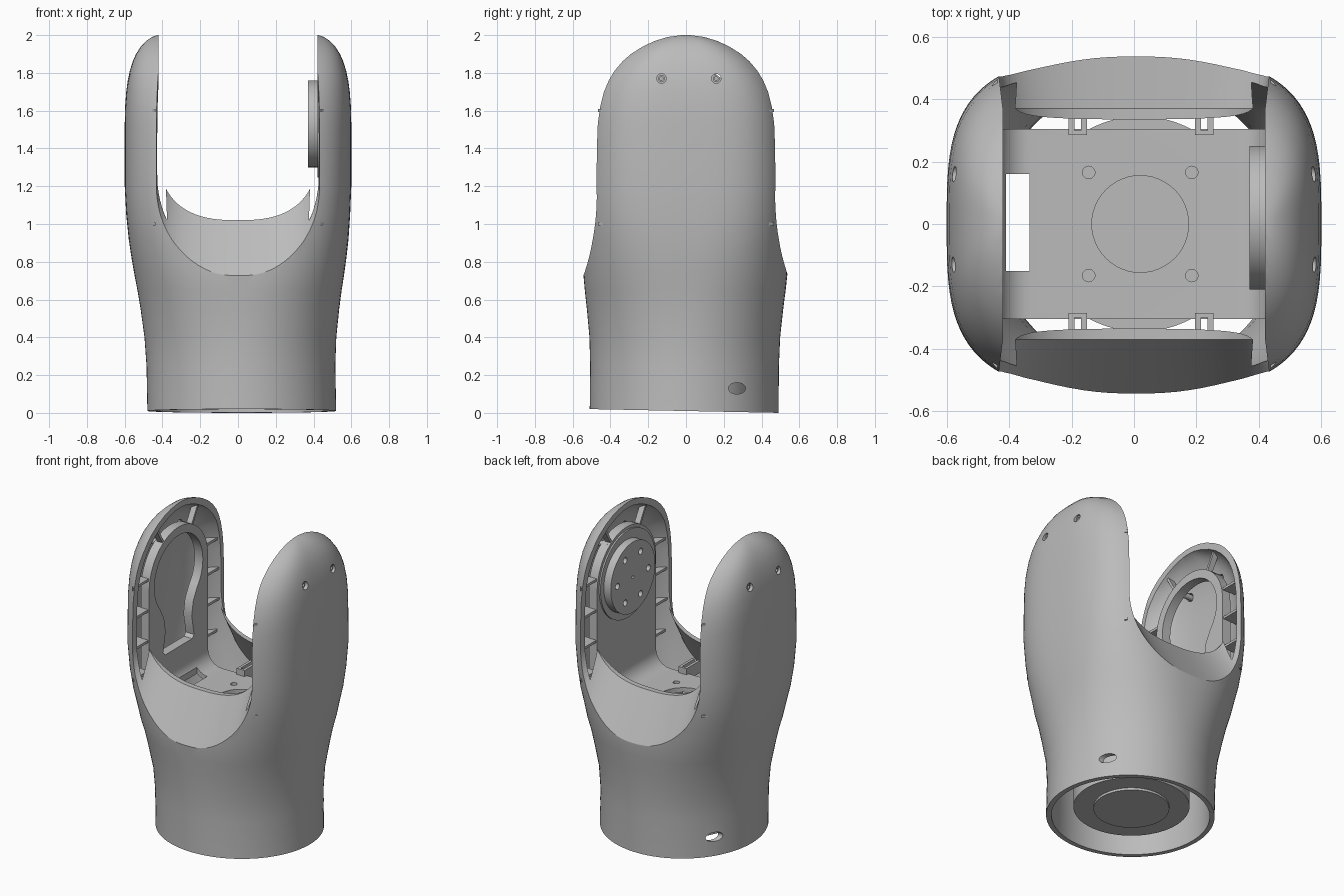
import bpy, bmesh, math
from mathutils import Vector

if "Cube" in bpy.data.objects:
    bpy.data.objects.remove(bpy.data.objects["Cube"])

grey = bpy.data.materials.new("plain grey")
grey.use_nodes = True
grey.diffuse_color = (0.5, 0.5, 0.5, 1)
grey.node_tree.nodes["Principled BSDF"].inputs["Base Color"].default_value = (0.5, 0.5, 0.5, 1)


def loft(name, rings):
    """Closed solid skinned through rings of equal point count."""
    bm = bmesh.new()
    loops = [[bm.verts.new(p) for p in ring] for ring in rings]
    for a, b in zip(loops, loops[1:]):
        for i in range(len(a)):
            bm.faces.new((a[i - 1], a[i], b[i], b[i - 1]))
    bm.faces.new(loops[0])
    bm.faces.new(loops[-1])
    bmesh.ops.recalc_face_normals(bm, faces=bm.faces)
    mesh = bpy.data.meshes.new(name)
    bm.to_mesh(mesh)
    bm.free()
    obj = bpy.data.objects.new(name, mesh)
    bpy.context.collection.objects.link(obj)
    mesh.materials.append(grey)
    return obj


def prism(name, axis, points, start, end):
    def place(p, t):
        q = list(p)
        q.insert("xyz".index(axis), t)
        return Vector(q)
    return loft(name, [[place(p, t) for p in points] for t in (start, end)])


def circle(cx, cy, rx, ry=None, count=48):
    ry = ry or rx
    steps = [math.tau * i / count for i in range(count)]
    return [(cx + rx * math.cos(t), cy + ry * math.sin(t)) for t in steps]


def box(name, x, y, z):
    return prism(name, "z", [(x[0], y[0]), (x[1], y[0]), (x[1], y[1]), (x[0], y[1])], *z)


def cut(obj, *cutters):
    bpy.context.view_layer.objects.active = obj
    for cutter in cutters:
        cutter.hide_render = True
        mod = obj.modifiers.new("cut", "BOOLEAN")
        mod.operation, mod.solver, mod.object = "DIFFERENCE", "EXACT", cutter
        bpy.ops.object.modifier_apply(modifier=mod.name)
        bpy.data.objects.remove(cutter)


# Outer body: height, half width, half depth, squareness
SECTIONS = [
    (0, .5, .5, 2), (.25, .5, .5, 2), (.4, .508, .505, 2.05), (.55, .526, .52, 2.2),
    (.65, .541, .532, 2.3), (.73, .555, .54, 2.45), (.82, .569, .541, 2.6),
    (.92, .582, .541, 2.85), (1.05, .593, .54, 3.1), (1.2, .6, .537, 3.3),
    (1.4, .6, .535, 3.3), (1.53, .6, .529, 3.3), (1.62, .598, .515, 3.3),
    (1.7, .592, .493, 3.3), (1.76, .584, .466, 3.3), (1.81, .573, .434, 3.3),
    (1.86, .558, .392, 3.3), (1.9, .54, .347, 3.3), (1.94, .515, .284, 3.3),
    (1.97, .486, .218, 3.3), (1.99, .456, .15, 3.3), (2, .428, .06, 3.3)]


def body(name, inset):
    rings = []
    for z, rx, ry, n in SECTIONS:
        low = max(0, 1 - z / 1.1)
        rx, ry = rx - inset, max(ry - inset, .02)
        ring = []
        for i in range(96):
            t = math.tau * (i + .5) / 96
            c, s = math.cos(t), math.sin(t)
            x = rx * math.copysign(abs(c) ** (2 / n), c) + .02 * low
            y = ry * math.copysign(abs(s) ** (2 / n), s) - .01 * low
            base = (.01 - .02 * y if not inset else -.1) if z == 0 else z
            ring.append((x, y, base - (inset * (z - 1.5) * 2 if z > 1.5 else 0)))
        rings.append(ring)
    return loft(name, rings)


def saddle(width, drop=0):
    """U outline of the opening between the arms, in x and z."""
    pts = []
    for i in range(41):
        a = math.pi * (i / 40 - .5)
        u = math.copysign(abs(math.sin(a)) ** (2 / 2.6), a)
        v = max(0, math.cos(a)) ** (2 / 2.6)
        pts.append((width * u, 1.4 - .38 * v - drop))
    return pts + [(width, 2.2), (-width, 2.2)]


def scoop(side, start, near, far):
    ends = ((start, saddle(near)), (start + .33, saddle(far, .56)))
    return loft("scoop", [[(x, side * y, z) for x, z in pts] for y, pts in ends])


# Hollow shell with two arms and scooped saddles
shell = body("fork_shell", 0)
cavity = body("cavity", .03)
for side in (-1, 1):
    cut(shell, scoop(side, .37, .42, .46))
    cut(cavity, scoop(side, .335, .395, .405))
cut(shell, cavity, prism("opening", "y", saddle(.42), -.372, .372))
cut(shell, prism("side_hole", "x", circle(.27, .13, .045, .03), -.8, .8))
for y in (-.13, .16):
    cut(shell, prism("screw_hole", "x", circle(y, 1.77, .025, count=24), -.8, .8))

# Bracket floor with curved bends up to the arm panels
bend = [math.pi / 2 * i / 8 for i in range(9)]
inner = [(.33 + .1 * math.sin(a), .92 - .1 * math.cos(a)) for a in bend]
under = [(.33 + .13 * math.sin(a), .92 - .13 * math.cos(a)) for a in bend]
half = inner + under[::-1]
left_side = [(-x, z) for x, z in inner[::-1]]
left_under = [(-x, z) for x, z in under]
floor = prism("bracket_floor", "y", left_side + inner + under[::-1] + left_under, -.305, .305)
cut(floor, prism("centre_hole", "z", circle(.02, 0, .155), .7, 1))
for x in (-.145, .185):
    for y in (-.165, .165):
        cut(floor, prism("bolt_hole", "z", circle(x, y, .02, count=20), .7, 1))
cut(floor, box("cable_slot", (-.41, -.335), (-.15, .16), (.7, 1)))


def arch(radius, base):
    top = [(radius * math.cos(math.pi * i / 32), 1.53 + radius * math.sin(math.pi * i / 32))
           for i in range(33)]
    return top + [(-radius, base), (radius, base)]


# Arm panels: a keyhole opening on one, a mounting disc on the other
keyhole_panel = prism("keyhole_panel", "x", arch(.305, .919), -.49, -.43)
keyhole = [(.25 * math.cos(math.radians(a)), 1.53 + .25 * math.sin(math.radians(a)))
           for a in range(-40, 221, 5)]
keyhole += [(-.15, 1.29), (-.135, 1.2), (-.16, 1.07), (-.14, 1.05),
            (.14, 1.05), (.16, 1.07), (.135, 1.2), (.15, 1.29)]
cut(keyhole_panel, prism("keyhole", "x", keyhole, -.6, -.3))

disc_panel = prism("disc_panel", "x", arch(.305, .919), .43, .49)
prism("disc_backing_ring", "x", circle(0, 1.53, .285, count=64), .42, .44)
disc = prism("mounting_disc", "x", circle(.02, 1.53, .23, count=64), .37, .43)
for i in range(6):
    a = math.tau * i / 6
    spot = (.02 + .16 * math.cos(a), 1.53 + .16 * math.sin(a))
    cut(disc, prism("disc_hole", "x", circle(*spot, .02, count=16), .3, .4))
cut(disc, prism("pin_hole", "x", circle(.02, 1.53, .01, count=12), .3, .4))

# Stiffening ribs and screw posts inside each arm
for arm, label in ((-1, "right"), (1, "left")):
    for side in (-1, 1):
        outline = [(.437, .3), (.437, .465), (.45, .45), (.54, .3)]
        outline = [(arm * x, side * y) for x, y in outline]
        for z in (1.0, 1.2, 1.4, 1.6):
            prism(label + "_arm_rib", "z", outline, z - .008, z + .008)
        d = Vector((side * .5, .866))
        n = Vector((-d.y, d.x)) * .008
        mid = Vector((0, 1.53))
        blade = [mid + d * .3 + n, mid + d * .44 + n, mid + d * .44 - n, mid + d * .3 - n]
        prism(label + "_top_rib", "x", blade, arm * .437, arm * .475)
    for y in (-.13, .16):
        post = prism(label + "_screw_post", "x", circle(y, 1.77, .018, count=20), arm * .45, arm * .565)
        cut(post, prism("post_bore", "x", circle(y, 1.77, .009, count=16), arm * .5, arm * .7))

# Paired tabs joining the floor to the saddles
for side in (-1, 1):
    for x in (-.18, .225):
        for offset in (-.02, .02):
            ys = sorted((side * .285, side * .425))
            box("floor_tab", (x + offset - .009, x + offset + .009), ys, (.78, .86))
        box("tab_bridge", (x - .028, x + .028), sorted((side * .285, side * .3)), (.78, .86))

# Motor drum hanging below the floor
prism("motor_drum", "z", circle(.02, 0, .345, count=72), .07, .72)
prism("motor_collar", "z", circle(.02, 0, .3, count=72), .7, .74)
prism("motor_end_cap", "z", circle(.02, 0, .225, count=64), .055, .08)
for i in range(4):
    a = math.pi / 4 + i * math.pi / 2
    spot = (.02 + .233 * math.cos(a), .233 * math.sin(a))
    prism("motor_standoff", "z", circle(*spot, .04, count=20), .7, .795)

# Smooth shading with sharp edges kept
bpy.ops.object.select_all(action="DESELECT")
for obj in bpy.context.collection.objects:
    if obj.type == "MESH" and grey.name in obj.data.materials:
        obj.select_set(True)
bpy.context.view_layer.objects.active = shell
bpy.ops.object.shade_smooth_by_angle(angle=math.radians(30))
